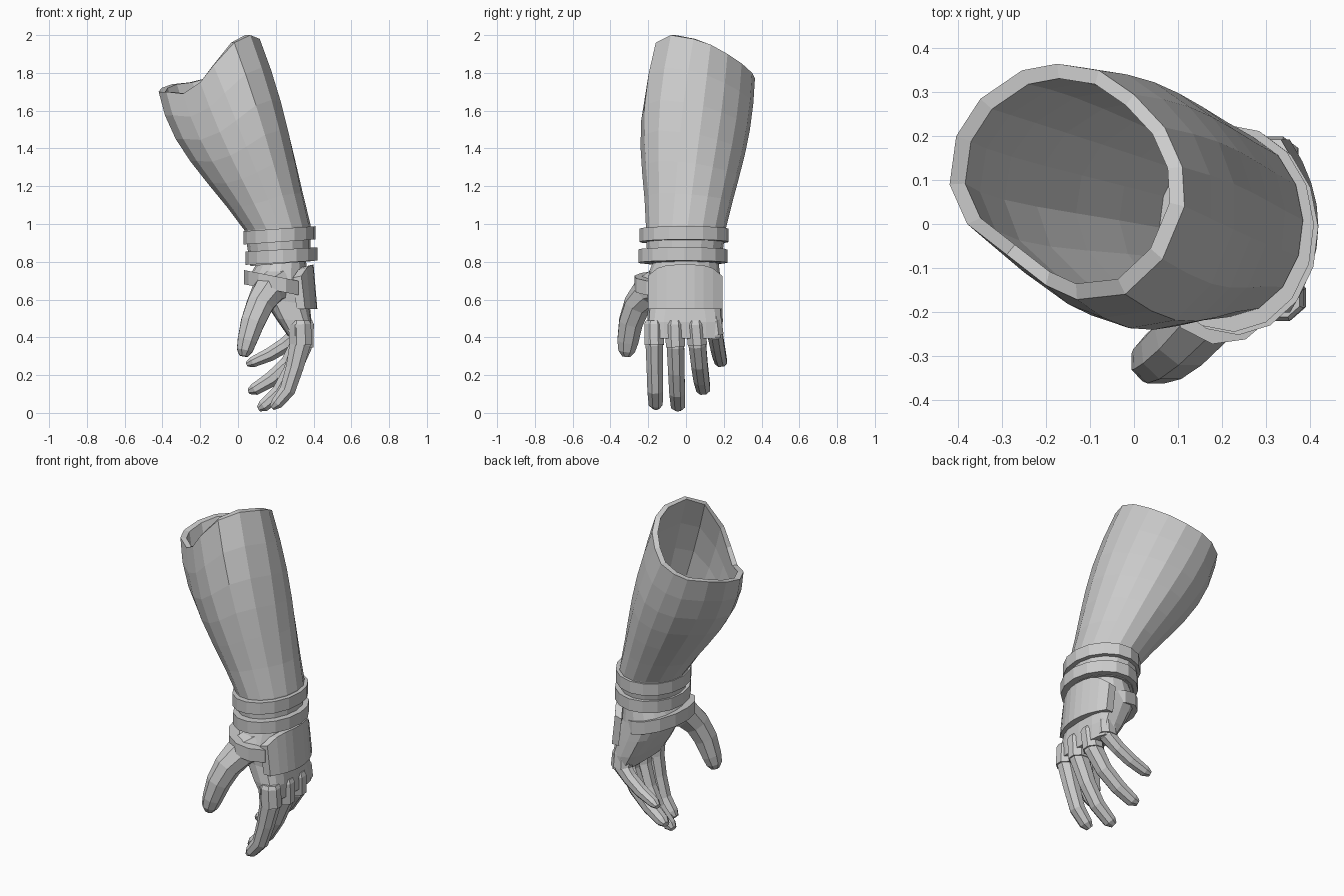
import bpy, bmesh, math
from mathutils import Vector as V

if "Cube" in bpy.data.objects:
    bpy.data.objects.remove(bpy.data.objects["Cube"])


def loft(name, rings, caps=True, loop=False):
    """Skin equal-length rings of points into one flat-shaded mesh."""
    bm = bmesh.new()
    vs = [[bm.verts.new(p) for p in r] for r in rings]
    pairs = list(zip(vs, vs[1:]))
    if loop:
        pairs.append((vs[-1], vs[0]))
    for a, b in pairs:
        n = len(a)
        for i in range(n):
            j = (i + 1) % n
            bm.faces.new((a[i], a[j], b[j], b[i]))
    if caps and not loop:
        bm.faces.new(vs[0])
        bm.faces.new(vs[-1])
    bmesh.ops.recalc_face_normals(bm, faces=bm.faces)
    me = bpy.data.meshes.new(name)
    bm.to_mesh(me)
    bm.free()
    ob = bpy.data.objects.new(name, me)
    bpy.context.collection.objects.link(ob)
    return ob


def ellipse(c, rx, ry, n=16, slope=0.0, start=0.0, e=1.0):
    """Ellipse whose height leans with x by slope; e < 1 makes it squarer."""
    out = []
    for i in range(n):
        a = math.radians(start) + math.tau * i / n
        co, si = math.cos(a), math.sin(a)
        dx = rx * math.copysign(abs(co) ** e, co)
        dy = ry * math.copysign(abs(si) ** e, si)
        out.append(V((c[0] + dx, c[1] + dy, c[2] + slope * dx)))
    return out


def band(name, c, rx, ry, h, thick, slope, n=16):
    lo, hi = V((0, 0, -h / 2)), V((0, 0, h / 2))
    o = ellipse(c, rx, ry, n, slope, -20)
    i = ellipse(c, rx - thick, ry - thick, n, slope, -20)
    return loft(name, [[p + lo for p in o], [p + hi for p in o],
                       [p + hi for p in i], [p + lo for p in i]], loop=True)


def limb(name, path, sizes, n=8):
    """Tube along a path; sizes are (width across y, depth) radii."""
    pts = [V(p) for p in path]
    rings = []
    for k, p in enumerate(pts):
        t = (pts[min(k + 1, len(pts) - 1)] - pts[max(k - 1, 0)]).normalized()
        side = (V((0, 1, 0)) - t * t.y).normalized()
        up = t.cross(side)
        w, d = sizes[k]
        rings.append([p + side * w * math.cos(a) + up * d * math.sin(a)
                      for a in [math.tau * (i + .5) / n for i in range(n)]])
    return loft(name, rings)


# Sleeve: blends an oval wrist into a slanted, notched open rim
rim = [V(p) for p in [
    (.115, .04, 1.98), (.11, .13, 1.95), (.07, .22, 1.90), (0, .295, 1.85),
    (-.08, .35, 1.80), (-.175, .365, 1.77), (-.255, .35, 1.75), (-.35, .285, 1.74),
    (-.405, .2, 1.72), (-.42, .09, 1.70), (-.38, 0, 1.70), (-.29, -.07, 1.69),
    (-.2, -.14, 1.75), (-.13, -.172, 1.84), (-.02, -.16, 1.96), (.065, -.08, 2.0)]]
wrist = ellipse((.21, 0, .98), .175, .212, 16, .08, -20)


def sleeve_ring(t, k=1.0):
    pts = [a.lerp(b, t) for a, b in zip(wrist, rim)]
    c = sum(pts, V()) / len(pts)
    s = k * (1 + .11 * math.sin(math.pi * t ** 1.3))
    swell = math.sin(math.pi * t ** 1.4)
    out = []
    for p in pts:
        d = V((p.x - c.x, p.y - c.y, 0))
        u = d.normalized()
        # muscle swell towards the inner side and the front
        out.append(V((c.x + d.x * s - .04 * swell * max(0, -u.x),
                      c.y + d.y * s - .025 * swell * max(0, -u.y), p.z)))
    return out


steps = [0, .17, .34, .5, .66, .83, 1]
loft("sleeve", [ellipse((.225, -.01, .79), .16, .195, 16, .08, -20)]
     + [sleeve_ring(t) for t in steps]
     + [sleeve_ring(t, .87) for t in reversed(steps)])

# Two wrist cuffs
band("upper_cuff", (.22, -.01, .94), .19, .236, .07, .05, .07)
band("lower_cuff", (.23, -.017, .83), .19, .236, .07, .05, .06)

# Palm
loft("palm", [
    ellipse((.235, 0, .81), .125, .17, 16),
    ellipse((.215, -.015, .70), .155, .20, 16, -.15, 0, .9),
    ellipse((.255, -.005, .59), .125, .195, 16, -.15, 0, .7),
    ellipse((.295, -.005, .49), .095, .20, 16, -.1, 0, .6),
    ellipse((.325, -.005, .40), .06, .195, 16, -.1, 0, .6)])

# Strap round the hand and thumb root
band("hand_strap", (.20, -.04, .685), .17, .235, .075, .06, -.2, 14)

# Curved plate on the back of the hand
plate = []
for i in range(9):
    u = -1 + i / 4
    x = .405 - .065 * u * u
    top = .785 - .06 * u ** 4
    y = -.005 + .197 * u
    plate.append([V((x + .015, y, .55)), V((x - .005, y, top)),
                  V((x - .05, y, top - .01)), V((x - .03, y, .55))])
loft("back_plate", plate)

# Thumb
limb("thumb",
     [(.21, -.13, .68), (.155, -.205, .64), (.115, -.26, .57), (.078, -.292, .48),
      (.048, -.308, .38), (.035, -.314, .33), (.03, -.316, .30)],
     [(.10, .10), (.085, .088), (.074, .076), (.068, .068), (.06, .055), (.048, .045), (.024, .024)])

# Fingers: y at knuckle, y at tip, x/z joints from knuckle to tip
fingers = {
    "index": (-.17, -.158, [(.325, .47), (.328, .36), (.30, .24), (.262, .12), (.205, .05), (.18, .028)]),
    "middle": (-.06, -.038, [(.34, .47), (.335, .35), (.285, .22), (.22, .11), (.135, .037), (.11, .022)]),
    "ring": (.05, .102, [(.34, .47), (.33, .36), (.27, .26), (.18, .18), (.09, .125), (.06, .115)]),
    "pinky": (.145, .195, [(.31, .49), (.31, .41), (.25, .36), (.17, .31), (.08, .27), (.05, .258)]),
}
for name, (y0, y1, xz) in fingers.items():
    n = len(xz) - 1
    path = [(x, y0 + (y1 - y0) * k / n, z) for k, (x, z) in enumerate(xz)]
    f = .87 if name == "pinky" else 1
    radii = [(.053, .064), (.05, .06), (.047, .05), (.045, .045), (.04, .035), (.022, .017)]
    limb(name + "_finger", path, [(w * f, d * f) for w, d in radii])
    # Raised knuckle guard
    a, b = V(path[0]), V(path[1])
    out = V((.006, 0, 0))
    limb(name + "_knuckle_guard", [a + out + V((0, 0, .02)), a + out, b + out],
         [(.045 * f, .05), (.055 * f, .06), (.055 * f, .063)], 8)
